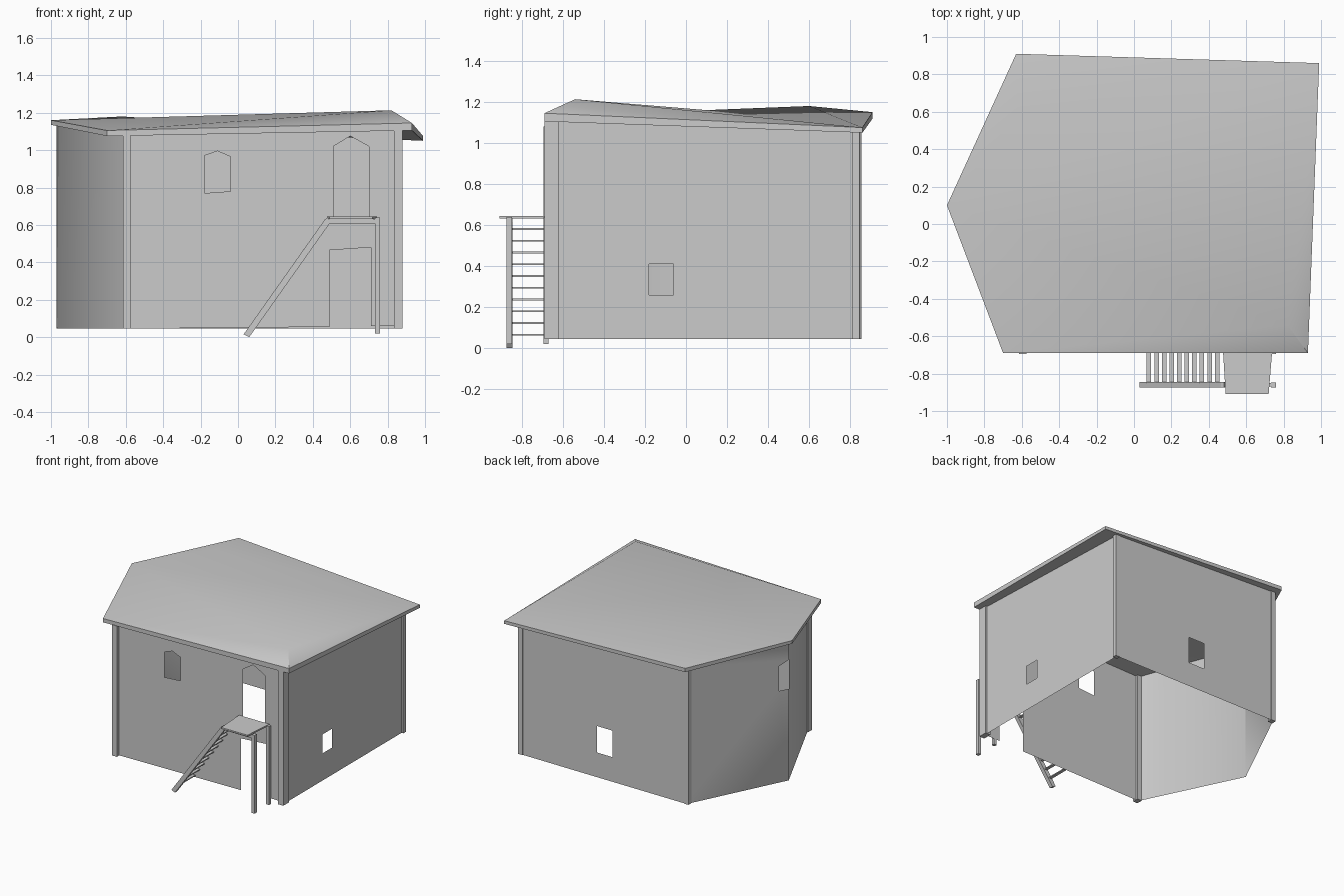
import bpy, bmesh
from mathutils import Vector
from mathutils.geometry import tessellate_polygon

if "Cube" in bpy.data.objects:
    bpy.data.objects.remove(bpy.data.objects["Cube"])


def finish(name, bm, smooth=False):
    me = bpy.data.meshes.new(name)
    for f in bm.faces:
        f.smooth = smooth
    bm.to_mesh(me)
    bm.free()
    ob = bpy.data.objects.new(name, me)
    bpy.context.collection.objects.link(ob)
    return ob


def panel(bm, p0, p1, loops):
    """Upright sheet from p0 to p1; loops are (distance along, z) outlines, first outer then holes."""
    a, b = Vector((*p0, 0)), Vector((*p1, 0))
    d = (b - a).normalized()
    out = Vector((d.y, -d.x, 0))
    pts = [[a + d * u + Vector((0, 0, z)) for u, z in lp] for lp in loops]
    verts = [bm.verts.new(p) for lp in pts for p in lp]
    flat = [[Vector((u, z, 0)) for u, z in lp] for lp in loops]
    for tri in tessellate_polygon(flat):
        f = bm.faces.new([verts[i] for i in tri])
        f.normal_update()
        if f.normal.dot(out) < 0:
            f.normal_flip()


def box(name, x0, x1, y0, y1, z0, z1):
    return prism(name, [(x0, z0), (x1, z0), (x1, z1), (x0, z1)], y0, y1)


def prism(name, prof, y0, y1):
    """Extrude an x-z profile along y."""
    bm = bmesh.new()
    f = bm.faces.new([bm.verts.new((x, y0, z)) for x, z in prof])
    r = bmesh.ops.extrude_face_region(bm, geom=[f])
    bmesh.ops.translate(bm, vec=(0, y1 - y0, 0),
                        verts=[g for g in r["geom"] if isinstance(g, bmesh.types.BMVert)])
    bmesh.ops.recalc_face_normals(bm, faces=bm.faces)
    return finish(name, bm)


def rect(u0, u1, z0, z1):
    return [(u0, z0), (u1, z0), (u1, z1), (u0, z1)]


def dist(p, q):
    return (Vector(q) - Vector(p)).length


# Wall corners
FL, FR, BR, BL, AP = (-.60, -.665), (.865, -.665), (.865, .84), (-.60, .85), (-.97, .10)
B = .045

# Front wall: doorway open to the ground, upper doorway and pointed window
ox, w = -FL[0], dist(FL, FR)
bm = bmesh.new()
panel(bm, FL, FR, [
    [(0, B), (.49 + ox, .055), (.49 + ox, .465), (.71 + ox, .48), (.71 + ox, .06), (w, .06), (w, 1.12), (0, 1.08)],
    [(.51 + ox, .64), (.70 + ox, .64), (.70 + ox, 1.02), (.60 + ox, 1.075), (.51 + ox, 1.02)],
    [(-.18 + ox, .77), (-.04 + ox, .78), (-.04 + ox, .965), (-.11 + ox, .995), (-.18 + ox, .97)]])
finish("front_wall", bm)

# Right wall with window
oy, w = -FR[1], dist(FR, BR)
bm = bmesh.new()
panel(bm, FR, BR, [[(0, B), (w, B), (w, 1.065), (0, 1.12)], rect(-.18 + oy, -.06 + oy, .26, .41)])
finish("right_wall", bm)

# Back wall with window
w = dist(BR, BL)
bm = bmesh.new()
panel(bm, BR, BL, [[(0, B), (w, B), (w, 1.13), (0, 1.065)], rect(.675, .815, .24, .45)])
finish("back_wall", bm)

# Angled left wall, smooth, with a window beside the point
bm = bmesh.new()
w = dist(BL, AP)
panel(bm, BL, AP, [[(0, B), (w, B), (w, .77), (w - .08, .77), (w - .08, .965), (w, 1.0), (w, 1.14), (0, 1.13)]])
w = dist(AP, FL)
panel(bm, AP, FL, [[(0, B), (w, B), (w, 1.08), (0, 1.14)]])
bmesh.ops.remove_doubles(bm, verts=bm.verts, dist=.0005)
finish("left_wall", bm, True)

# Corner posts
box("post_front_left", -.615, -.575, -.695, -.645, B, 1.08)
box("post_front_right", .835, .88, -.69, -.62, B, 1.12)
box("post_back_right", .84, .88, .81, .845, B, 1.065)
box("post_back_left", -.62, -.58, .815, .855, B, 1.13)

# Roof slab: outer rim (x, y, top z, thickness) with two raised inner points
rim = [(-.70, -.69, 1.105, .03), (.93, -.69, 1.145, .04), (.99, .86, 1.075, .025),
       (-.63, .91, 1.15, .03), (-1, .10, 1.16, .025)]
bm = bmesh.new()
top = [bm.verts.new((x, y, z)) for x, y, z, t in rim]
low = [bm.verts.new((x, y, z - t)) for x, y, z, t in rim]
pa = bm.verts.new((.82, -.54, 1.213))
pb = bm.verts.new((-.62, .60, 1.18))
fl, fr, br, bl, ap = top
tops = [bm.faces.new(f) for f in [(fl, fr, pa), (fr, br, pa), (br, bl, pb), (bl, ap, pb),
                                  (ap, fl, pa), (ap, pa, br), (ap, br, pb)]]
for i in range(5):
    j = (i + 1) % 5
    bm.faces.new((low[i], low[j], top[j], top[i]))
for t in [(0, 4, 1), (1, 4, 2), (2, 4, 3)]:
    bm.faces.new([low[i] for i in t])
bmesh.ops.recalc_face_normals(bm, faces=bm.faces)
roof = finish("roof", bm, True)
bpy.context.view_layer.objects.active = roof
roof.select_set(True)
bpy.ops.object.shade_smooth_by_angle(angle=.6)

# Landing: tapered deck, front beam and two legs
deck = box("landing_deck", .475, .74, -.91, -.665, .633, .645)
for v in deck.data.vertices:
    if v.co.y < -.8:
        v.co.x = .49 if v.co.x < .6 else .72
box("landing_beam", .48, .74, -.87, -.85, .608, .633)
box("landing_leg_outer", .733, .758, -.875, -.847, .02, .64)
box("landing_leg_inner", .733, .758, -.695, -.67, .02, .64)

# Stair: one outer stringer with treads running to the wall
prism("stair_stringer", [(.03, .015), (.06, 0), (.495, .615), (.48, .64), (.465, .63)], -.875, -.845)
for i in range(10):
    x, z = .08 + i * .0405, .065 + i * .0573
    box(f"stair_tread_{i + 1}", x - .012, x + .012, -.85, -.665, z - .004, z + .004)
